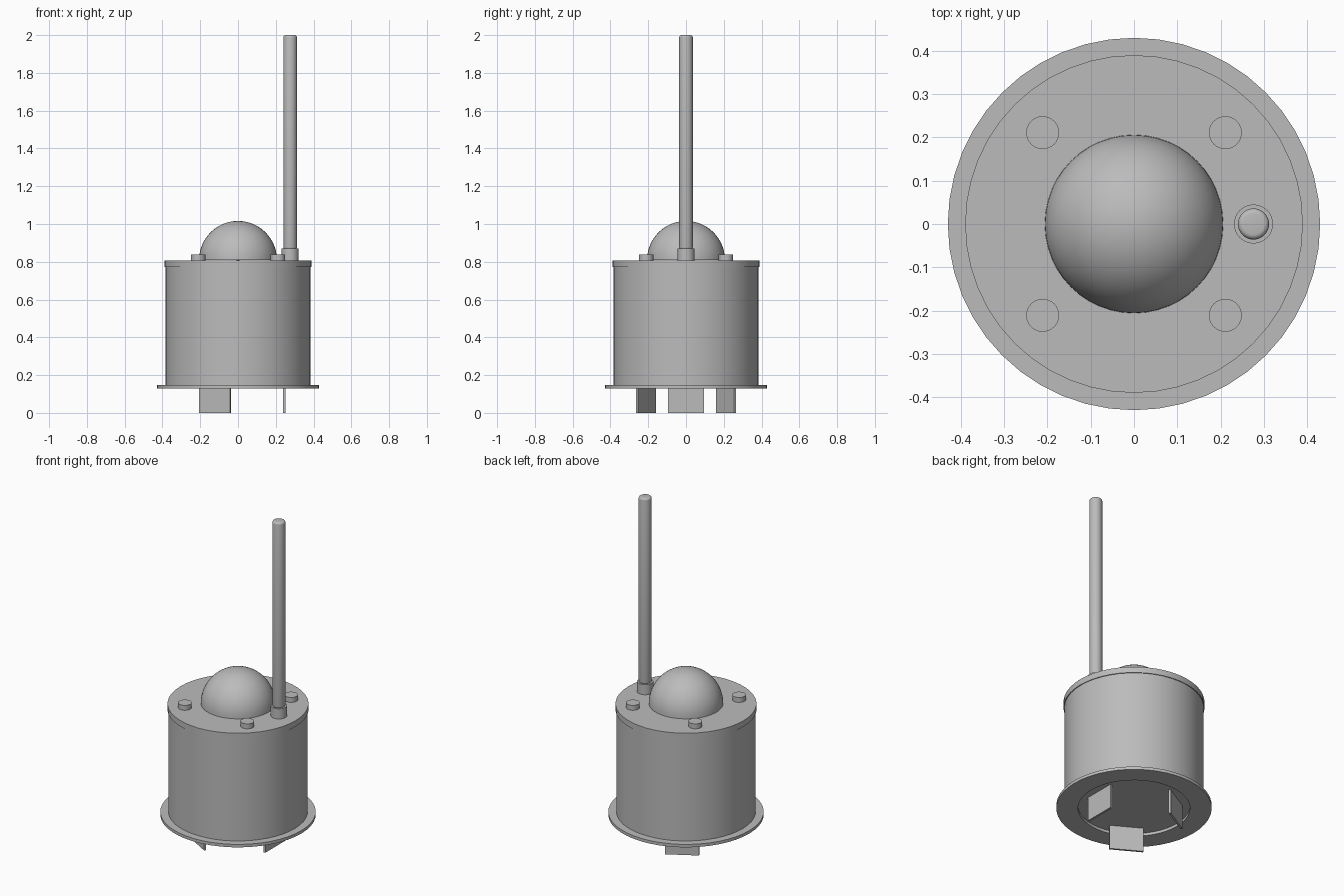
import bpy, bmesh, math
from mathutils import Matrix

cube = bpy.data.objects.get("Cube")
if cube:
    bpy.data.objects.remove(cube, do_unlink=True)

grey = bpy.data.materials.new("plain grey")
grey.use_nodes = True
colour = (0.5, 0.5, 0.5, 1)
grey.diffuse_color = colour
grey.node_tree.nodes["Principled BSDF"].inputs["Base Color"].default_value = colour


def finish(name, bm, smooth=True):
    bmesh.ops.recalc_face_normals(bm, faces=bm.faces)
    mesh = bpy.data.meshes.new(name)
    bm.to_mesh(mesh)
    bm.free()
    mesh.materials.append(grey)
    obj = bpy.data.objects.new(name, mesh)
    bpy.context.collection.objects.link(obj)
    if smooth:
        bpy.ops.object.select_all(action="DESELECT")
        obj.select_set(True)
        bpy.context.view_layer.objects.active = obj
        bpy.ops.object.shade_smooth_by_angle(angle=math.radians(30))
    return obj


def lathe(name, profile, x=0, y=0, steps=48, closed=False):
    """Spin a (radius, height) profile about a vertical axis."""
    bm = bmesh.new()
    verts = [bm.verts.new((r, 0, z)) for r, z in profile]
    pairs = list(zip(verts, verts[1:] + verts[:1]))
    edges = [bm.edges.new(p) for p in (pairs if closed else pairs[:-1])]
    bmesh.ops.spin(bm, geom=verts + edges, cent=(0, 0, 0), axis=(0, 0, 1),
                   angle=math.tau, steps=steps)
    bmesh.ops.remove_doubles(bm, verts=bm.verts, dist=0.0001)
    obj = finish(name, bm)
    obj.location = (x, y, 0)
    return obj


def cylinder(name, r, z0, z1, x=0, y=0, steps=48):
    return lathe(name, [(0, z0), (r, z0), (r, z1), (0, z1)], x, y, steps)


def arc(r, z, fillet, start, n=4):
    """Quarter-circle points for a rounded rim."""
    return [(r + fillet * math.cos(a), z + fillet * math.sin(a))
            for a in (start + math.pi / 2 * i / n for i in range(n + 1))]


# Housing: drum, lid and open mounting flange
cylinder("drum", 0.385, 0.147, 0.772)
cylinder("lid", 0.39, 0.772, 0.808)
lathe("flange", [(0.31, 0.13), (0.43, 0.13), (0.43, 0.148), (0.31, 0.148)],
      closed=True)

# Dome on the lid
DOME = 0.206
lathe("dome", [(0, 0.808)] + [
    (DOME * math.cos(a), 0.81 + DOME * math.sin(a))
    for a in (math.pi / 2 * i / 16 for i in range(17))])

# Lid buttons
for sx, side in ((-1, "right"), (1, "left")):
    for sy, end in ((-1, "front"), (1, "back")):
        cylinder(f"button_{end}_{side}", 0.038, 0.808, 0.838,
                 sx * 0.211, sy * 0.211, 32)

# Antenna rod with rounded ends, standing in a collar
ROD, FILLET = 0.036, 0.012
cylinder("antenna_collar", 0.045, 0.808, 0.87, 0.276, 0, 32)
lathe("antenna_rod",
      [(0, 0.865)] + arc(ROD - FILLET, 0.865 + FILLET, FILLET, -math.pi / 2)
      + arc(ROD - FILLET, 2 - FILLET, FILLET, 0) + [(0, 2)], 0.276, 0, 32)

# Three mounting tabs under the drum
for i in range(3):
    bm = bmesh.new()
    bmesh.ops.create_cube(bm, size=1, matrix=Matrix.Rotation(math.tau * i / 3, 4, "Z")
                          @ Matrix.Translation((0.245, 0, 0.075))
                          @ Matrix.Diagonal((0.012, 0.19, 0.15, 1)))
    finish(f"mounting_tab_{i + 1}", bm, smooth=False)
